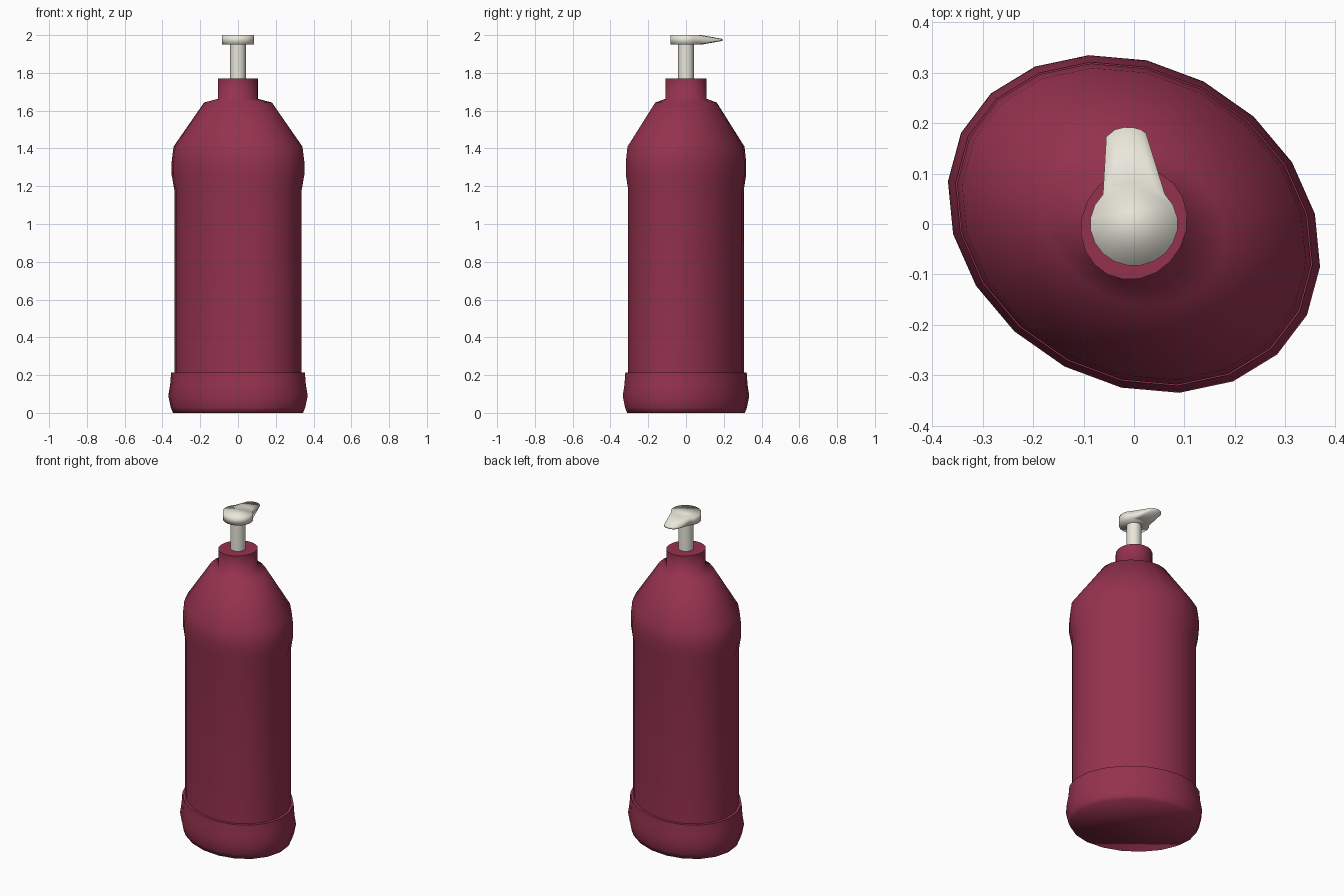
import bpy, bmesh
from math import cos, sin, radians

if "Cube" in bpy.data.objects:
    bpy.data.objects.remove(bpy.data.objects["Cube"])

SIDES = 20


def material(name, color):
    m = bpy.data.materials.new(name)
    m.diffuse_color = color
    m.use_nodes = True
    m.node_tree.nodes["Principled BSDF"].inputs["Base Color"].default_value = m.diffuse_color
    return m


def ring(bm, a, b, z, turn, start):
    """Ellipse of vertices with half axes a, b, turned about z."""
    c, s = cos(radians(turn)), sin(radians(turn))
    verts = []
    for i in range(SIDES):
        t = radians(start + 360 / SIDES * i)
        u, v = a * cos(t), b * sin(t)
        verts.append(bm.verts.new((u * c - v * s, u * s + v * c, z)))
    return verts


def loft(bm, profile, turn=0, start=0):
    """Skin a stack of (a, b, z) ellipses and cap both ends."""
    rings = [ring(bm, a, b, z, turn, start) for a, b, z in profile]
    for lo, hi in zip(rings, rings[1:]):
        for i in range(SIDES):
            j = (i + 1) % SIDES
            bm.faces.new((lo[i], lo[j], hi[j], hi[i]))
    bm.faces.new(rings[0][::-1])
    bm.faces.new(rings[-1])
    return rings


def finish(bm, name, mat, angle):
    bmesh.ops.recalc_face_normals(bm, faces=bm.faces)
    me = bpy.data.meshes.new(name)
    bm.to_mesh(me)
    bm.free()
    ob = bpy.data.objects.new(name, me)
    bpy.context.collection.objects.link(ob)
    me.materials.append(mat)
    bpy.ops.object.select_all(action='DESELECT')
    ob.select_set(True)
    bpy.context.view_layer.objects.active = ob
    bpy.ops.object.shade_smooth_by_angle(angle=radians(angle))
    return ob


red = material("bottle_red", (0.30, 0.032, 0.076, 1))
cream = material("pump_cream", (0.82, 0.80, 0.70, 1))

# Bottle: tilted oval body with stepped foot, bulging shoulder and round neck
half_widths = [(0.345, 0), (0.357, 0.03), (0.37, 0.09), (0.36, 0.15),
               (0.355, 0.215), (0.338, 0.215), (0.338, 1.18), (0.352, 1.26),
               (0.352, 1.33), (0.342, 1.41), (0.18, 1.643)]
profile = [(w * 1.049, w * 0.849, z) for w, z in half_widths]
profile += [(0.103, 0.113, 1.663), (0.103, 0.113, 1.77)]
bm = bmesh.new()
loft(bm, profile, turn=-31, start=4)
finish(bm, "bottle", red, 80)

# Pump stem
bm = bmesh.new()
loft(bm, [(0.042, 0.042, 1.76), (0.042, 0.042, 1.96)])
finish(bm, "pump_stem", cream, 60)

# Pump head: round cap whose rear five sides are pulled out into a spout
bm = bmesh.new()
lo, hi = loft(bm, [(0.087, 0.083, 1.95), (0.087, 0.083, 2.0)], start=45)
arc = [lo[:6], hi[:6]]
sides = [f for f in bm.faces if len(f.verts) == 4
         and all(v in arc[0] or v in arc[1] for v in f.verts)]
bmesh.ops.delete(bm, geom=sides, context='FACES_ONLY')
tip = [(0.024, 0.18), (0.014, 0.187), (0.0, 0.191),
       (-0.018, 0.192), (-0.038, 0.187), (-0.055, 0.173)]
ends = [[bm.verts.new((x, y, z)) for x, y in tip] for z in (1.969, 1.98)]
for i in range(5):
    for k in (0, 1):
        bm.faces.new((arc[k][i], arc[k][i + 1], ends[k][i + 1], ends[k][i]))
    bm.faces.new((ends[0][i], ends[0][i + 1], ends[1][i + 1], ends[1][i]))
for i in (0, 5):
    bm.faces.new((arc[0][i], ends[0][i], ends[1][i], arc[1][i]))
finish(bm, "pump_head", cream, 120)
